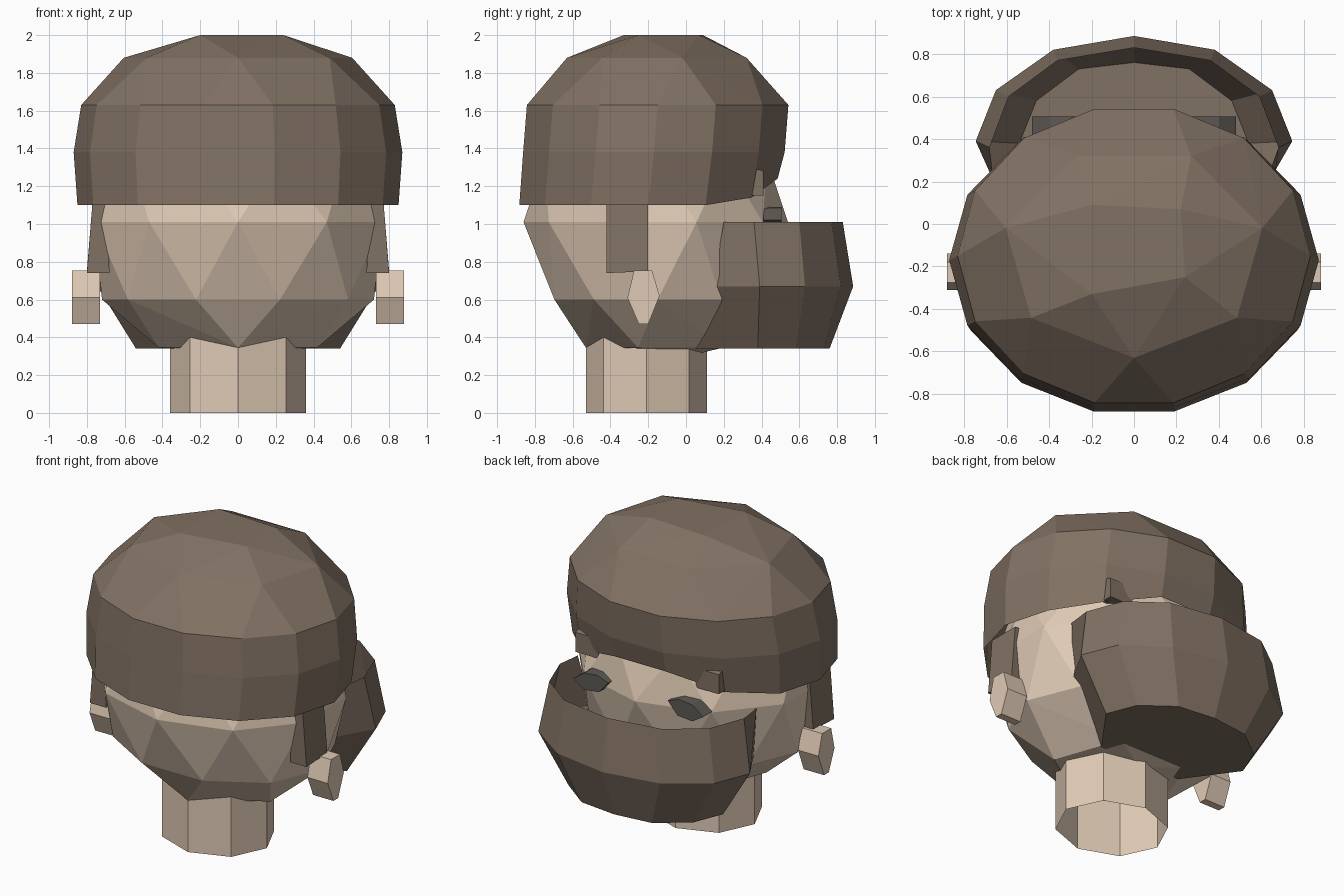
import bpy, bmesh
from math import sin, cos, pi
from mathutils import Vector

if "Cube" in bpy.data.objects:
    bpy.data.objects.remove(bpy.data.objects["Cube"])


def material(name, rgb):
    m = bpy.data.materials.new(name)
    m.diffuse_color = (*rgb, 1)
    m.use_nodes = True
    m.node_tree.nodes["Principled BSDF"].inputs["Base Color"].default_value = m.diffuse_color
    return m


SKIN = material("skin", (0.74, 0.59, 0.46))
HAIR = material("hair", (0.22, 0.165, 0.125))
DARK = material("eye_dark", (0.11, 0.10, 0.09))


def finish(bm, name, mat):
    bmesh.ops.recalc_face_normals(bm, faces=bm.faces[:])
    me = bpy.data.meshes.new(name)
    bm.to_mesh(me)
    bm.free()
    ob = bpy.data.objects.new(name, me)
    me.materials.append(mat)
    bpy.context.collection.objects.link(ob)
    return ob


def loft(bm, rings, closed=True):
    rows = [[bm.verts.new(p) for p in r] for r in rings]
    n = len(rows[0])
    for a, b in zip(rows, rows[1:]):
        for i in range(n if closed else n - 1):
            j = (i + 1) % n
            bm.faces.new((a[i], a[j], b[j], b[i]))
    return rows


def ring(n, rx, ry, cy, z, start=0.0):
    return [Vector((rx * cos(start + 2 * pi * i / n),
                    cy + ry * sin(start + 2 * pi * i / n), z)) for i in range(n)]


def prism_x(name, mat, profile, x0, x1):
    """Extrude a (y, z) profile from x0 to x1."""
    bm = bmesh.new()
    rows = loft(bm, [[(x, y, z) for y, z in profile] for x in (x0, x1)])
    for r in rows:
        bm.faces.new(r)
    return finish(bm, name, mat)


# Head: faceted skull from staggered rings
bm = bmesh.new()
skull = (ring(5, 0.42, 0.38, -0.16, 1.62, pi / 2)
         + ring(10, 0.70, 0.62, -0.16, 1.34, -pi / 2 + pi / 10)
         + ring(10, 0.80, 0.70, -0.16, 1.01, -pi / 2)
         + ring(10, 0.72, 0.575, -0.15, 0.60, -pi / 2 + pi / 10)
         + ring(5, 0.44, 0.40, -0.13, 0.345, -pi / 2)
         + [Vector((0, 0.05, 0.31))])
bmesh.ops.convex_hull(bm, input=[bm.verts.new(p) for p in skull])
finish(bm, "head", SKIN)

# Neck, open at the bottom
bm = bmesh.new()
loft(bm, [ring(8, 0.36, 0.32, -0.21, z) for z in (0, 0.46)])
finish(bm, "neck", SKIN)

# Hair: walls with a raised hairline over the face, then a faceted crown
bm = bmesh.new()
low = ring(14, 0.85, 0.70, -0.20, 1.10)
for p in low:
    if p.y > 0.4:
        p.z = 1.24
        p.y = 0.485
    elif p.y > 0.25:
        p.z = 1.14
brow_line = ring(14, 0.87, 0.71, -0.17, 1.38)
top = ring(14, 0.83, 0.71, -0.15, 1.63)
loft(bm, [low, brow_line, top])
crown = ring(7, 0.62, 0.50, -0.13, 1.88, -pi / 2)
peak = [(-0.2, 0.09, 2), (0.22, 0.07, 2), (0.24, -0.25, 2), (-0.2, -0.33, 2)]
verts = [bm.verts.new(p) for p in top + crown + [Vector(p) for p in peak]]
bmesh.ops.convex_hull(bm, input=verts)
base = [f for f in bm.faces if all(abs(v.co.z - 1.63) < 0.001 for v in f.verts)]
bmesh.ops.delete(bm, geom=base, context='FACES_ONLY')
bmesh.ops.remove_doubles(bm, verts=bm.verts[:], dist=0.001)
bmesh.ops.dissolve_limit(bm, angle_limit=0.03, verts=bm.verts[:], edges=bm.edges[:])
finish(bm, "hair", HAIR)

# Beard: open-topped shell with a floor, wrapped round the jaw
levels = [
    (1.01, [(0, 0.83), (0.36, 0.77), (0.59, 0.60), (0.68, 0.36), (0.66, 0.20)]),
    (0.67, [(0, 0.885), (0.38, 0.82), (0.65, 0.63), (0.745, 0.39), (0.60, 0.14)]),
    (0.34, [(0, 0.76), (0.26, 0.73), (0.46, 0.58), (0.54, 0.38), (0.30, 0.05)]),
]
bm = bmesh.new()
rows = loft(bm, [[(-x, y, z) for x, y in half[:0:-1]] + [(x, y, z) for x, y in half]
                 for z, half in levels], closed=False)
bm.faces.new(rows[-1])
finish(bm, "beard", HAIR)

# Mirrored parts
sideburn = [(-0.42, 0.74), (-0.20, 0.75), (-0.20, 1.12), (-0.42, 1.12)]
ear = [(-0.275, 0.755), (-0.18, 0.755), (-0.14, 0.62),
       (-0.20, 0.47), (-0.25, 0.47), (-0.31, 0.61)]
brow = [(0.33, 1.15), (0.41, 1.15), (0.41, 1.28), (0.38, 1.29), (0.33, 1.28)]
eye = [(0.22, 1.06), (0.30, 1.09), (0.40, 1.08), (0.48, 1.02), (0.40, 0.97), (0.29, 0.98)]
for s, side in ((-1, "left"), (1, "right")):
    ob = prism_x("sideburn_" + side, HAIR, sideburn, s * 0.68, s * 0.80)
    for v in ob.data.vertices:      # lean the top inwards
        if v.co.z > 0.9:
            v.co.x = s * (0.77 if abs(v.co.x) > 0.75 else 0.70)
    prism_x("ear_" + side, SKIN, ear, s * 0.73, s * 0.88)
    prism_x("eyebrow_" + side, HAIR, brow, s * 0.36, s * 0.53)
    bm = bmesh.new()
    for cap in loft(bm, [[(s * x, y, z) for x, z in eye] for y in (0.41, 0.505)]):
        bm.faces.new(cap)
    finish(bm, "eye_" + side, DARK)
